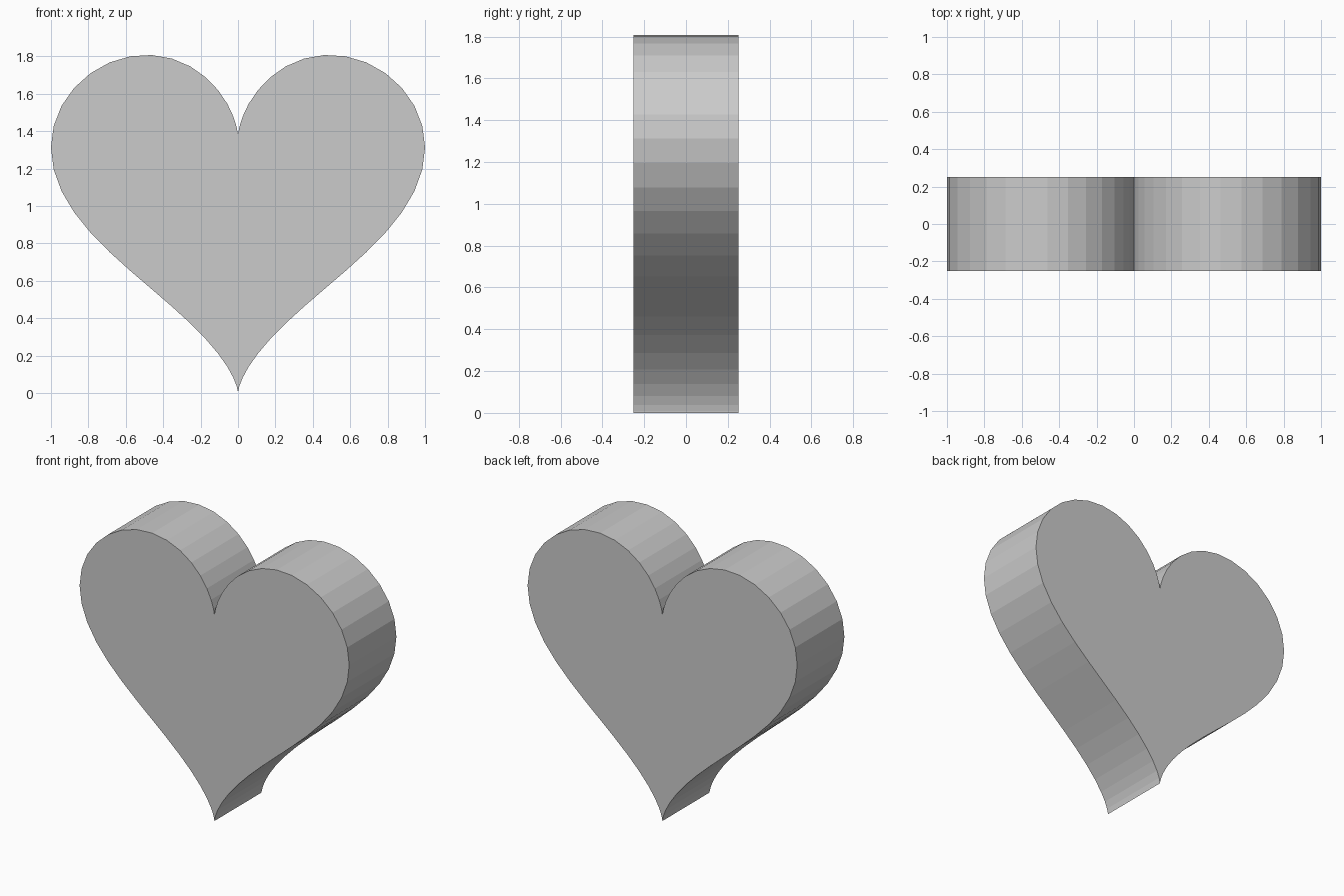
import bpy, bmesh
from math import sin, cos, tau

if "Cube" in bpy.data.objects:
    bpy.data.objects.remove(bpy.data.objects["Cube"])

SIDES = 64
DEPTH = 0.5
SCALE = 1 / 16


def heart_point(t):
    # Classic heart curve, tip resting on z = 0
    x = 16 * sin(t) ** 3
    z = 13 * cos(t) - 5 * cos(2 * t) - 2 * cos(3 * t) - cos(4 * t) + 17
    return x * SCALE, -DEPTH / 2, z * SCALE


# Front outline, extruded towards the back
bm = bmesh.new()
outline = [bm.verts.new(heart_point(tau * i / SIDES)) for i in range(SIDES)]
front = bm.faces.new(outline)
result = bmesh.ops.extrude_face_region(bm, geom=[front], use_keep_orig=True)
back = [v for v in result["geom"] if isinstance(v, bmesh.types.BMVert)]
bmesh.ops.translate(bm, verts=back, vec=(0, DEPTH, 0))
bmesh.ops.recalc_face_normals(bm, faces=bm.faces)

# Flat-shaded heart
mesh = bpy.data.meshes.new("heart")
bm.to_mesh(mesh)
bm.free()
heart = bpy.data.objects.new("heart", mesh)
bpy.context.collection.objects.link(heart)
